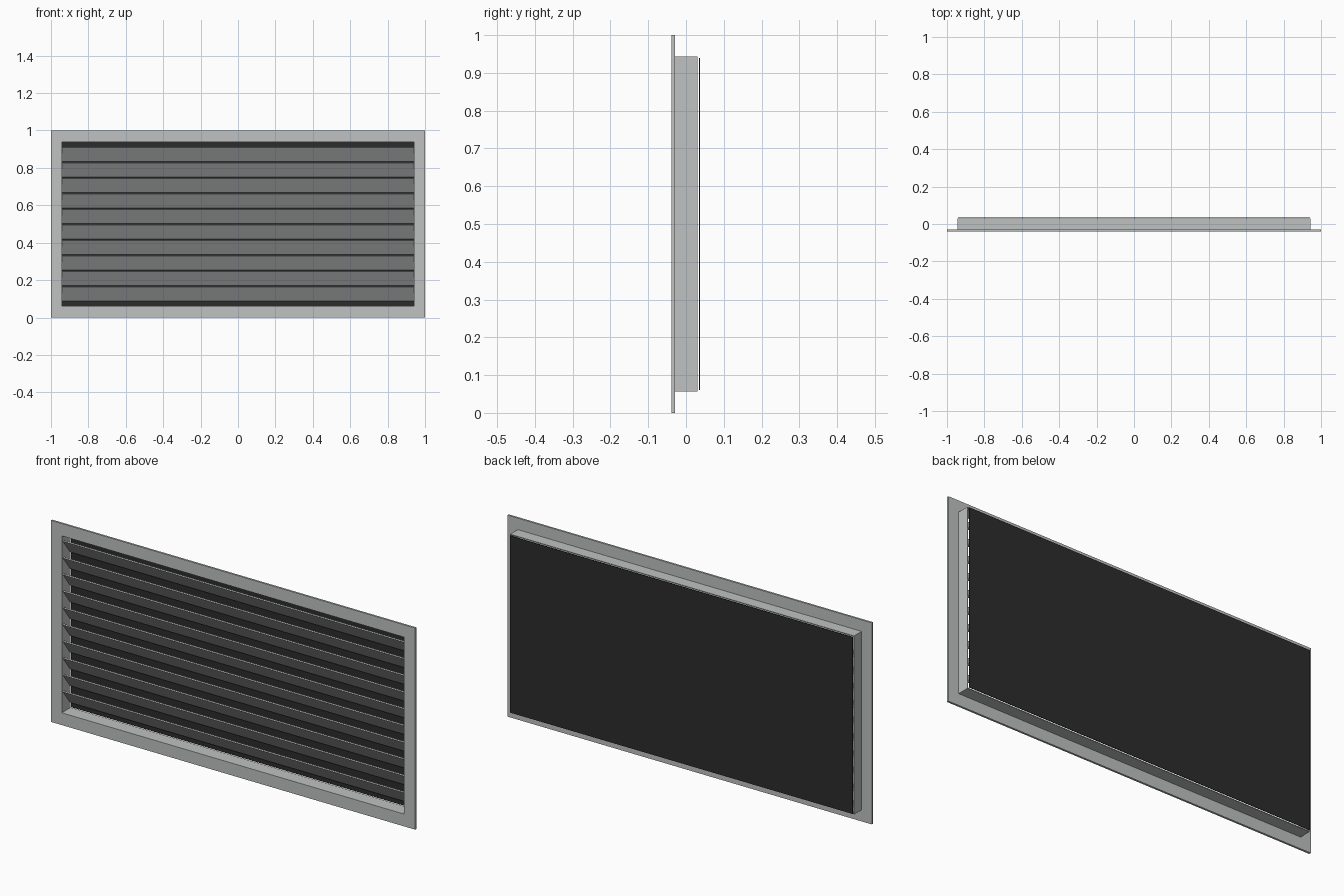
import bpy
import bmesh
from math import cos, sin, radians

cube = bpy.data.objects.get("Cube")
if cube:
    bpy.data.objects.remove(cube, do_unlink=True)


def make_material(name, color):
    mat = bpy.data.materials.new(name)
    mat.use_nodes = True
    mat.diffuse_color = color
    mat.node_tree.nodes["Principled BSDF"].inputs["Base Color"].default_value = color
    return mat


metal = make_material("grey metal", (0.52, 0.54, 0.53, 1))
mesh_black = make_material("dark screen", (0.025, 0.025, 0.025, 1))


def add_object(name, bm, mat):
    bmesh.ops.recalc_face_normals(bm, faces=bm.faces)
    mesh = bpy.data.meshes.new(name)
    bm.to_mesh(mesh)
    bm.free()
    mesh.materials.append(mat)
    obj = bpy.data.objects.new(name, mesh)
    bpy.context.collection.objects.link(obj)
    return obj


def extruded(name, profile, half_width, mat):
    """Extrude a (y, z) profile along x."""
    bm = bmesh.new()
    ends = [[bm.verts.new((x, y, z)) for y, z in profile]
            for x in (-half_width, half_width)]
    bm.faces.new(ends[0])
    bm.faces.new(ends[1])
    for i in range(len(profile)):
        j = (i + 1) % len(profile)
        bm.faces.new((ends[0][i], ends[0][j], ends[1][j], ends[1][i]))
    return add_object(name, bm, mat)


def ring(name, outer, inner, y0, y1, mat):
    """Rectangular ring; outer and inner are (half width, half height)."""
    bm = bmesh.new()
    loops = [[bm.verts.new((sx * w, y, 0.5 + sz * h))
              for sx, sz in ((-1, -1), (1, -1), (1, 1), (-1, 1))]
             for (w, h), y in ((outer, y0), (outer, y1), (inner, y1), (inner, y0))]
    for a in range(4):
        b = (a + 1) % 4
        for i in range(4):
            j = (i + 1) % 4
            bm.faces.new((loops[a][i], loops[a][j], loops[b][j], loops[b][i]))
    return add_object(name, bm, mat)


# Front flange and the duct collar behind it
OPENING = (0.94, 0.439)
ring("front_flange", (1.0, 0.5), OPENING, -0.039, -0.029, metal)
ring("duct_collar", (0.944, 0.443), OPENING, -0.029, 0.03, metal)

# Sloping slats, high at the front and low at the back
SLATS, PITCH, LENGTH, THICK = 10, 0.083, 0.094, 0.006
tilt = radians(53)
for n in range(SLATS):
    zc = 0.5 + PITCH * (n - (SLATS - 1) / 2)
    profile = []
    for a, b in ((-1, -1), (1, -1), (1, 1), (-1, 1)):
        u, v = a * LENGTH / 2, b * THICK / 2
        profile.append((u * cos(tilt) + v * sin(tilt),
                        zc - u * sin(tilt) + v * cos(tilt)))
    extruded(f"slat_{n + 1}", profile, OPENING[0], metal)

# Dark insect screen closing the back
extruded("back_screen",
         [(0.034, 0.061), (0.037, 0.061), (0.037, 0.939), (0.034, 0.939)],
         OPENING[0], mesh_black)
